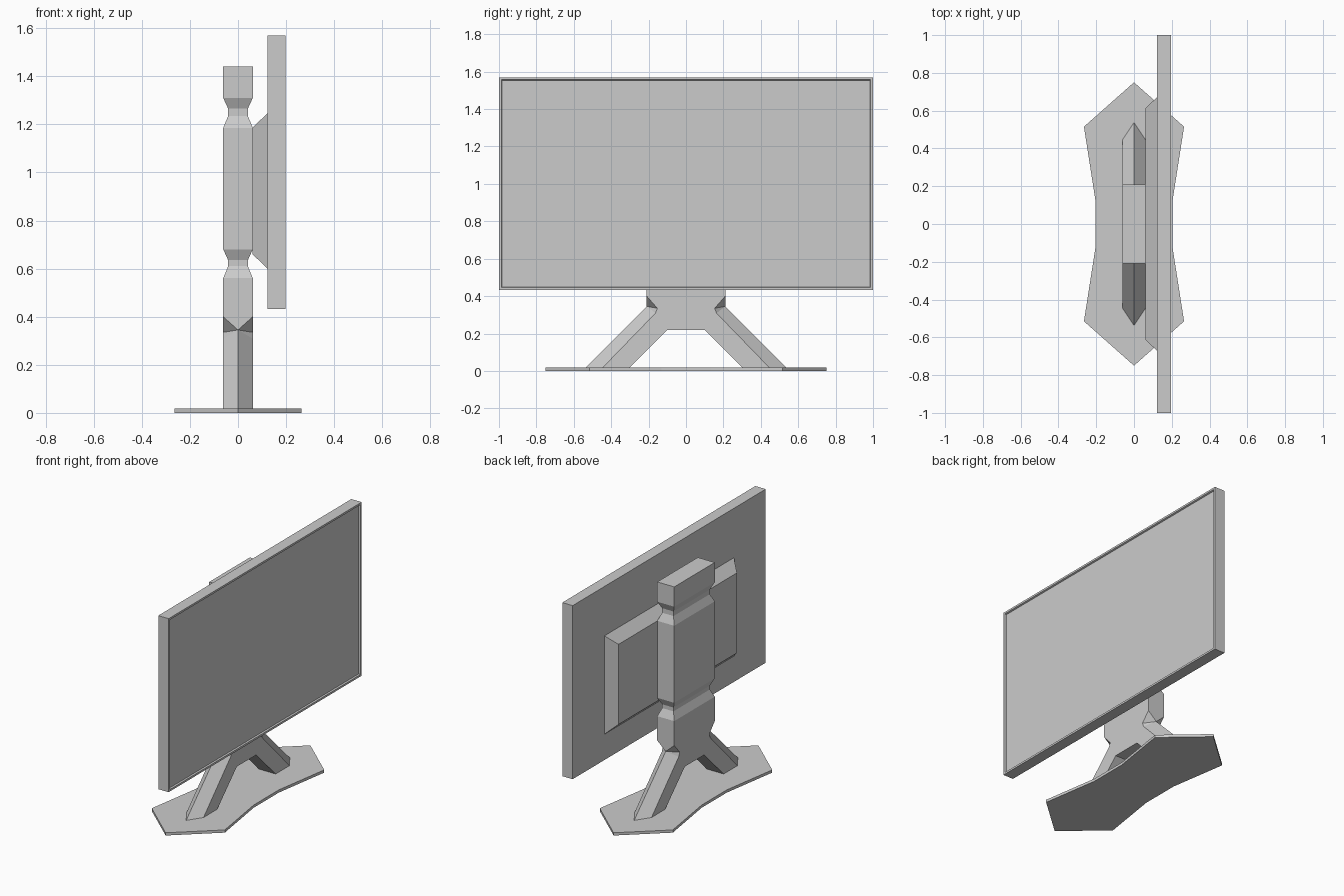
import bpy, bmesh

if "Cube" in bpy.data.objects:
    bpy.data.objects.remove(bpy.data.objects["Cube"])


def finish(bm, name):
    bmesh.ops.remove_doubles(bm, verts=bm.verts, dist=1e-5)
    bmesh.ops.recalc_face_normals(bm, faces=bm.faces)
    me = bpy.data.meshes.new(name)
    bm.to_mesh(me)
    bm.free()
    ob = bpy.data.objects.new(name, me)
    bpy.context.collection.objects.link(ob)
    return ob


def loft(bm, rings, cap_start=True, cap_end=True):
    """Skin a list of matching point rings."""
    vs = [[bm.verts.new(p) for p in r] for r in rings]
    n = len(vs[0])
    for a, b in zip(vs, vs[1:]):
        for i in range(n):
            j = (i + 1) % n
            bm.faces.new((a[i], a[j], b[j], b[i]))
    start = bm.faces.new(vs[0]) if cap_start else None
    end = bm.faces.new(vs[-1]) if cap_end else None
    return start, end


def rect_x(x, hy, z0, z1):
    return [(x, -hy, z0), (x, hy, z0), (x, hy, z1), (x, -hy, z1)]


def rect_z(z, hx, hy):
    return [(-hx, -hy, z), (hx, -hy, z), (hx, hy, z), (-hx, hy, z)]


# Foot plate: waisted ten-sided outline
half = [(0.265, -0.515), (0.205, -0.13), (0.205, 0.13), (0.265, 0.515)]
outline = [(0, -0.75)] + half + [(0, 0.75)] + [(-x, y) for x, y in reversed(half)]
bm = bmesh.new()
loft(bm, [[(x, y, z) for x, y in outline] for z in (0, 0.018)])
finish(bm, "foot_plate")

# Stand: column with two necks, splitting into two ridged legs
W, H, B = 0.0615, 0.21, 0.01
NW, NH = 0.041, 0.188
bm = bmesh.new()
loft(bm, [rect_z(z, w, h) for z, w, h in (
    (0.40, W, H), (0.56, W, H), (0.61, NW, NH), (0.635, NW, NH), (0.68, W, H),
    (1.185, W, H), (1.235, NW, NH), (1.265, NW, NH), (1.31, W, H), (1.44, W, H))],
    cap_start=False)


def face(*pts):
    bm.faces.new([bm.verts.new(p) for p in pts])


# Leg outline on the flat faces: column edge, notch, outer foot, inner foot, crotch
side = [(H, 0.40), (0.153, 0.335), (0.163, 0.309), (0.453, B), (0.31, B), (0.10, 0.22)]
for sx in (-W, W):
    face(*[(sx, y, z) for y, z in side], *[(sx, -y, z) for y, z in reversed(side)])
for s in (1, -1):
    ridge_top, ridge_foot = (0, s * H, 0.345), (0, s * 0.545, B)
    L, R = [[(sx, s * y, z) for y, z in side] for sx in (-W, W)]
    face(L[0], R[0], ridge_top)
    for p in (L, R):
        face(p[0], p[1], ridge_top)
        face(p[1], p[2], ridge_top)
        face(p[2], p[3], ridge_foot, ridge_top)
    face(L[3], ridge_foot, R[3], R[4], L[4])
    face(L[4], R[4], R[5], L[5])
face((-W, 0.10, 0.22), (W, 0.10, 0.22), (W, -0.10, 0.22), (-W, -0.10, 0.22))
finish(bm, "stand")

# Tapered mounting block behind the screen
bm = bmesh.new()
loft(bm, [rect_x(0.06, 0.613, 0.66, 1.185), rect_x(0.123, 0.672, 0.6, 1.247)])
finish(bm, "rear_housing")

# Screen with a thin bezel and recessed panel
bm = bmesh.new()
_, front = loft(bm, [rect_x(0.122, 1.0, 0.432, 1.57), rect_x(0.197, 1.0, 0.432, 1.57)])
bmesh.ops.recalc_face_normals(bm, faces=bm.faces)
bmesh.ops.inset_region(bm, faces=[front], thickness=0.018)
bmesh.ops.inset_region(bm, faces=[front], thickness=0.005, depth=-0.01)
finish(bm, "screen")
